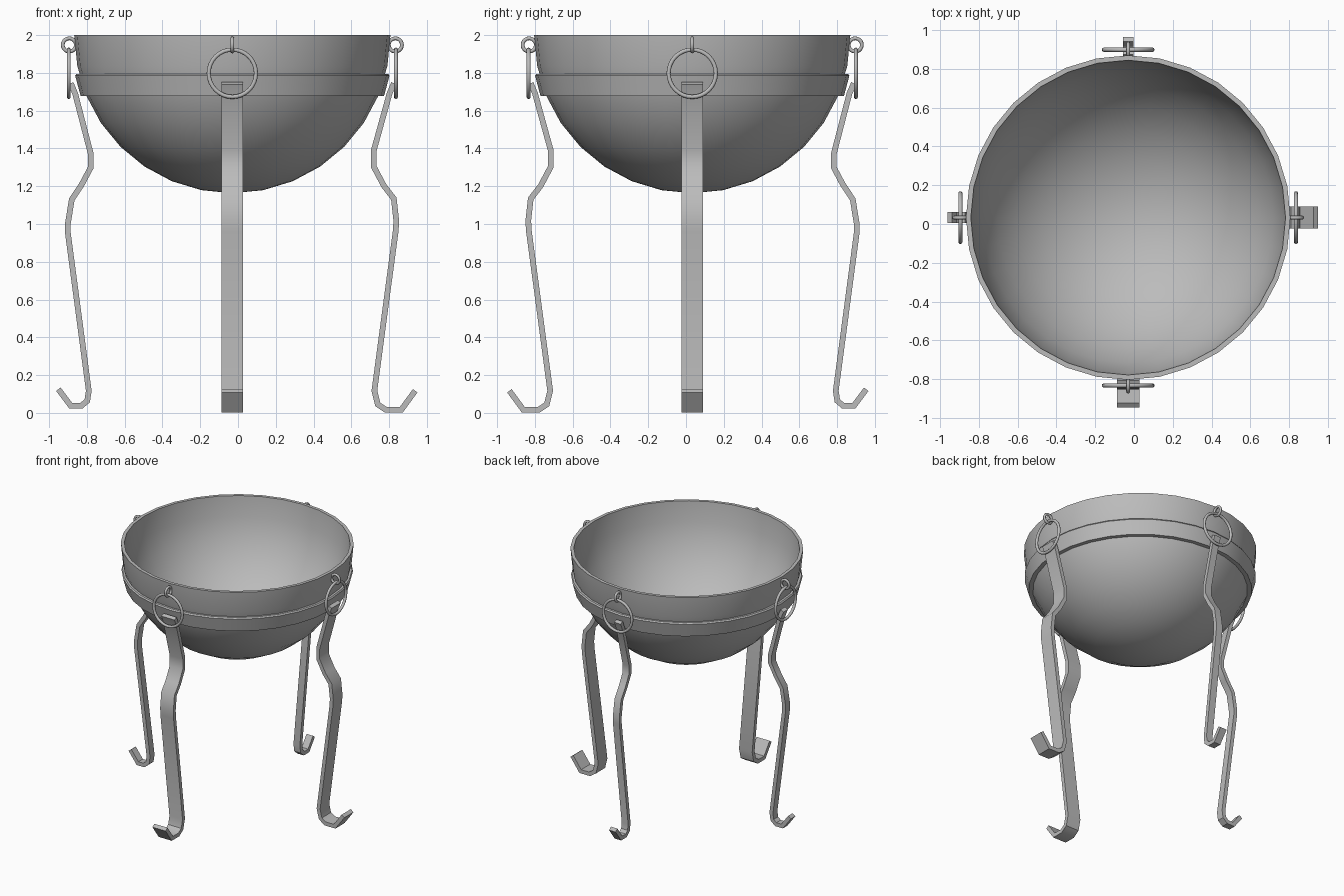
import bpy, bmesh, math
from mathutils import Matrix, Vector

if "Cube" in bpy.data.objects:
    bpy.data.objects.remove(bpy.data.objects["Cube"], do_unlink=True)

CENTRE = Vector((-0.03, 0.033, 0))
RADIUS = 0.837
SEGMENTS = 32

iron = bpy.data.materials.new("grey_iron")
iron.use_nodes = True
colour = (0.5, 0.5, 0.5, 1)
iron.diffuse_color = colour
iron.node_tree.nodes["Principled BSDF"].inputs["Base Color"].default_value = colour


def finish(bm, name, matrix=None, angle=35):
    """Turn a bmesh into a placed, smoothly shaded object."""
    bmesh.ops.recalc_face_normals(bm, faces=bm.faces)
    mesh = bpy.data.meshes.new(name)
    bm.to_mesh(mesh)
    bm.free()
    mesh.materials.append(iron)
    obj = bpy.data.objects.new(name, mesh)
    bpy.context.collection.objects.link(obj)
    obj.matrix_world = Matrix.Translation(CENTRE) @ (matrix or Matrix())
    bpy.ops.object.select_all(action="DESELECT")
    obj.select_set(True)
    bpy.context.view_layer.objects.active = obj
    bpy.ops.object.shade_smooth_by_angle(angle=math.radians(angle))
    return obj


def lathe(profile, name, closed=True):
    """Spin an (r, z) outline around the vertical axis."""
    bm = bmesh.new()
    verts = [bm.verts.new((r, 0, z)) for r, z in profile]
    edges = [bm.edges.new(p) for p in zip(verts, verts[1:])]
    if closed:
        edges.append(bm.edges.new((verts[-1], verts[0])))
    bmesh.ops.spin(bm, geom=verts + edges, cent=(0, 0, 0), axis=(0, 0, 1),
                   angle=math.tau, steps=SEGMENTS, use_duplicate=False)
    bmesh.ops.remove_doubles(bm, verts=bm.verts, dist=0.0005)
    return finish(bm, name)


def arc(radius):
    steps = [math.pi / 2 * i / 8 for i in range(9)]
    return [(radius * math.sin(a), 2 - radius * math.cos(a)) for a in steps]


def strip(path, width, thickness, name, matrix):
    """Flat bar of constant thickness following an (r, z) path."""
    pts = [Vector(p) for p in path]
    bm = bmesh.new()
    rings = []
    for i, p in enumerate(pts):
        before = (p - pts[i - 1]).normalized() if i else None
        after = (pts[i + 1] - p).normalized() if i + 1 < len(pts) else None
        before, after = before or after, after or before
        tangent = (before + after).normalized()
        normal = Vector((-tangent.y, tangent.x))
        offset = normal * thickness / 2 / max(0.5, tangent.dot(after))
        a, b = p + offset, p - offset
        w = width / 2
        rings.append([bm.verts.new((q.x, y, q.y))
                      for q, y in ((a, -w), (a, w), (b, w), (b, -w))])
    for lower, upper in zip(rings, rings[1:]):
        for k in range(4):
            n = (k + 1) % 4
            bm.faces.new((lower[k], lower[n], upper[n], upper[k]))
    bm.faces.new(rings[0])
    bm.faces.new(rings[-1])
    return finish(bm, name, matrix)


def torus(major, minor, name, matrix, major_steps=32, minor_steps=10):
    """Ring whose axis is local x."""
    bm = bmesh.new()
    loops = []
    for i in range(major_steps):
        a = math.tau * i / major_steps
        loop = []
        for j in range(minor_steps):
            b = math.tau * j / minor_steps
            r = major + minor * math.cos(b)
            loop.append(bm.verts.new((minor * math.sin(b), r * math.cos(a), r * math.sin(a))))
        loops.append(loop)
    for i in range(major_steps):
        p, q = loops[i], loops[(i + 1) % major_steps]
        for j in range(minor_steps):
            n = (j + 1) % minor_steps
            bm.faces.new((p[j], p[n], q[n], q[j]))
    return finish(bm, name, matrix, 60)


# Hemispherical bowl with a thin wall
lathe(arc(RADIUS) + arc(RADIUS - 0.025)[::-1], "bowl", closed=False)

# Band around the bowl that carries the legs
lathe([(0.77, 1.677), (0.803, 1.677), (0.832, 1.785), (0.825, 1.795), (0.80, 1.795)], "support_band")

# Bent legs: wide at the front and left, narrow at the back and right
wide_path = [(0.855, 1.745), (0.832, 1.69), (0.749, 1.39), (0.749, 1.303), (0.802, 1.203),
             (0.855, 1.134), (0.868, 1.017), (0.865, 0.964), (0.752, 0.117),
             (0.77, 0.045), (0.813, 0.016), (0.894, 0.016), (0.968, 0.117)]
narrow_path = [(0.855, 1.745), (0.832, 1.69), (0.749, 1.37), (0.749, 1.30), (0.797, 1.21),
               (0.85, 1.13), (0.871, 1.0), (0.871, 0.955), (0.76, 0.117),
               (0.768, 0.064), (0.80, 0.037), (0.855, 0.037), (0.921, 0.125)]

sides = [("left", 0, True), ("back", 90, False), ("right", 180, False), ("front", 270, True)]
for side, degrees, wide in sides:
    turn = Matrix.Rotation(math.radians(degrees), 4, "Z")
    strip(wide_path if wide else narrow_path, 0.115 if wide else 0.056, 0.03, side + "_leg", turn)

    # Ring handle hanging from a small eyelet
    torus(0.125, 0.011, side + "_ring_handle", turn @ Matrix.Translation((0.866, 0, 1.798)))
    eyelet = turn @ Matrix.Translation((0.863, 0, 1.948)) @ Matrix.Rotation(math.pi / 2, 4, "Z")
    torus(0.035, 0.01, side + "_eyelet", eyelet, 20, 8)
